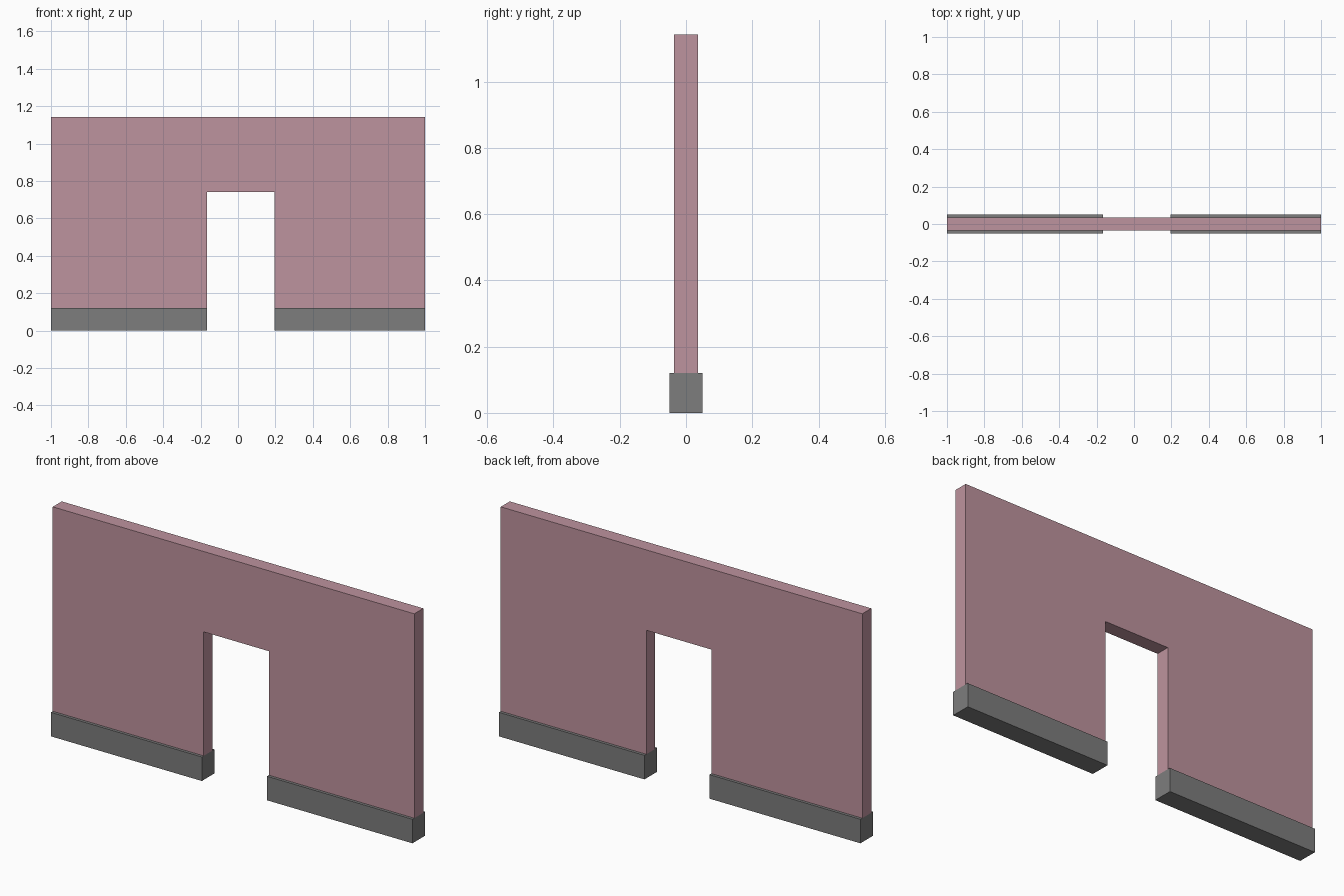
import bpy, bmesh

if "Cube" in bpy.data.objects:
    bpy.data.objects.remove(bpy.data.objects["Cube"])

HALF, LEFT, RIGHT = 1.0, -0.165, 0.195   # wall half length, doorway sides
BASE_Z, DOOR_Z, TOP_Z = 0.12, 0.74, 1.142


def material(name, rgb):
    m = bpy.data.materials.new(name)
    m.diffuse_color = (*rgb, 1)
    m.use_nodes = True
    m.node_tree.nodes["Principled BSDF"].inputs["Base Color"].default_value = m.diffuse_color
    return m


def extrude_profile(name, profile, depth, mat):
    """Extrude an (x, z) outline along y, centred on y = 0."""
    bm = bmesh.new()
    face = bm.faces.new([bm.verts.new((x, -depth / 2, z)) for x, z in profile])
    out = bmesh.ops.extrude_face_region(bm, geom=[face])["geom"]
    verts = [v for v in out if isinstance(v, bmesh.types.BMVert)]
    bmesh.ops.translate(bm, verts=verts, vec=(0, depth, 0))
    bmesh.ops.recalc_face_normals(bm, faces=bm.faces)
    mesh = bpy.data.meshes.new(name)
    bm.to_mesh(mesh)
    bm.free()
    mesh.materials.append(mat)
    obj = bpy.data.objects.new(name, mesh)
    bpy.context.collection.objects.link(obj)
    return obj


pink = material("dusty pink", (0.515, 0.292, 0.342))
grey = material("grey", (0.205, 0.205, 0.205))

# Wall panel with doorway
extrude_profile("wall", [
    (-HALF, BASE_Z), (LEFT, BASE_Z), (LEFT, DOOR_Z), (RIGHT, DOOR_Z),
    (RIGHT, BASE_Z), (HALF, BASE_Z), (HALF, TOP_Z), (-HALF, TOP_Z)], 0.071, pink)

# Plinths either side of the doorway
for name, x0, x1 in (("left_plinth", -HALF, LEFT), ("right_plinth", RIGHT, HALF)):
    extrude_profile(name, [(x0, 0), (x1, 0), (x1, BASE_Z), (x0, BASE_Z)], 0.1, grey)
